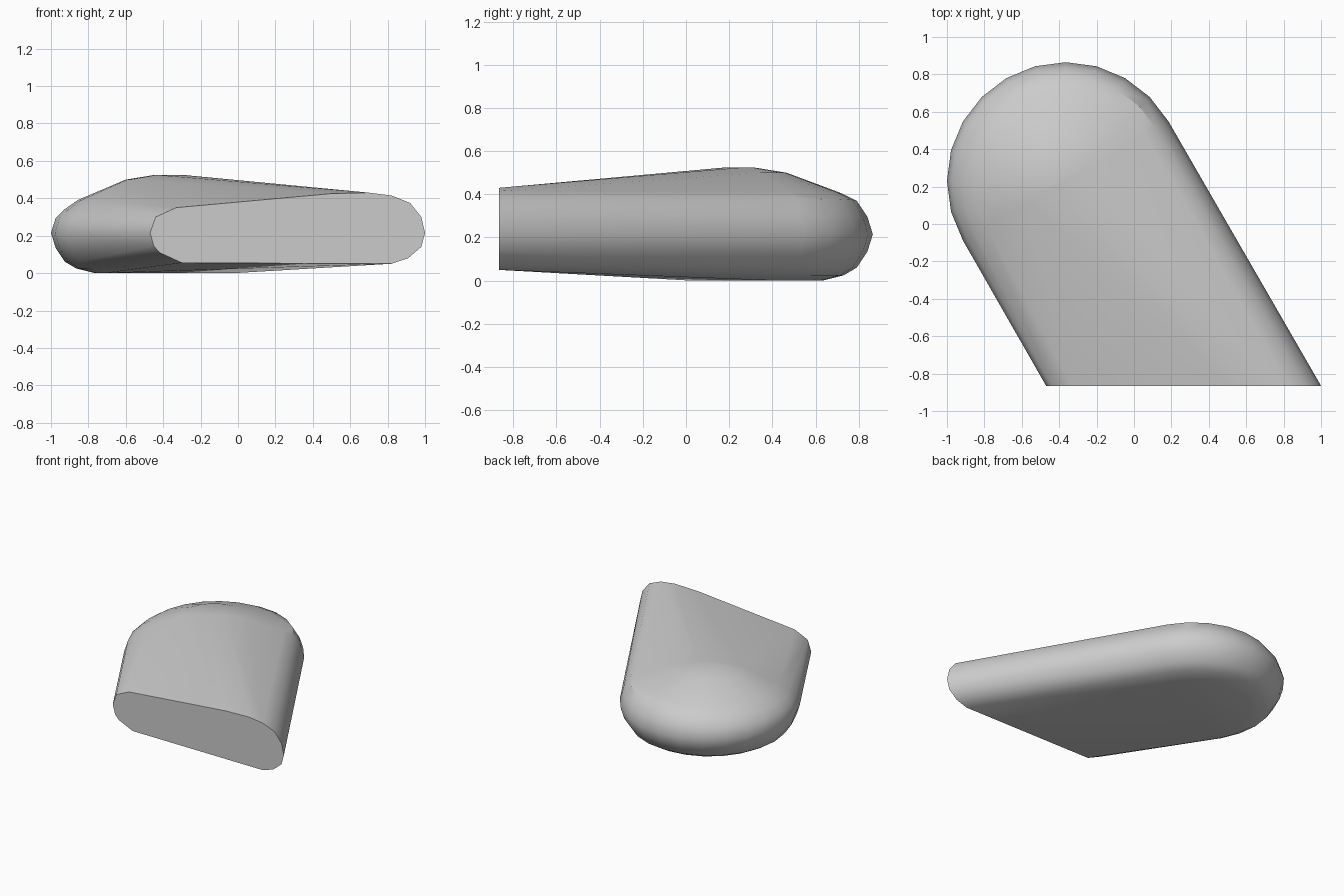
import bpy
import bmesh
from math import cos, sin, radians

if "Cube" in bpy.data.objects:
    bpy.data.objects.remove(bpy.data.objects["Cube"])

# Plain grey material
grey = bpy.data.materials.new("plain grey")
grey.use_nodes = True
grey.diffuse_color = (0.6, 0.6, 0.6, 1)
grey.node_tree.nodes["Principled BSDF"].inputs["Base Color"].default_value = (0.6, 0.6, 0.6, 1)

# Flat slanted cut at the front, as x and z
FRONT_Y = -0.865
front_profile = [
    (-0.47, 0.215), (-0.44, 0.30), (-0.33, 0.35), (0.50, 0.425), (0.70, 0.43),
    (0.82, 0.415), (0.92, 0.375), (0.98, 0.30), (1.0, 0.215), (0.98, 0.14),
    (0.91, 0.08), (0.82, 0.05), (-0.30, 0.055), (-0.42, 0.11), (-0.45, 0.145),
]

# Rounded rear end: radius, height, and rise towards the right-hand flank
CENTRE_X, CENTRE_Y = -0.365, 0.23
rings = [
    (0.40, 0.0, 0.0), (0.50, 0.025, 0.0), (0.56, 0.06, 0.0),
    (0.61, 0.135, 0.0), (0.635, 0.215, 0.0), (0.61, 0.295, 0.0),
    (0.56, 0.36, 0.02), (0.49, 0.40, 0.01), (0.235, 0.50, 0.0),
    (0.08, 0.525, 0.0),
]

bm = bmesh.new()
for x, z in front_profile:
    bm.verts.new((x, FRONT_Y, z))
for radius, height, rise in rings:
    for step in range(13):
        a = radians(30 + 15 * step)
        z = height + rise * cos(a - radians(30))
        bm.verts.new((CENTRE_X + radius * cos(a), CENTRE_Y + radius * sin(a), z))

# Wrap the end cut and the rounded rings in one taut skin
hull = bmesh.ops.convex_hull(bm, input=bm.verts)
loose = [v for v in bm.verts if not v.link_faces]
bmesh.ops.delete(bm, geom=loose, context='VERTS')
bmesh.ops.dissolve_limit(bm, angle_limit=radians(1), verts=bm.verts, edges=bm.edges)
bmesh.ops.recalc_face_normals(bm, faces=bm.faces)

mesh = bpy.data.meshes.new("rounded_body")
bm.to_mesh(mesh)
bm.free()
mesh.materials.append(grey)
body = bpy.data.objects.new("rounded_body", mesh)
bpy.context.collection.objects.link(body)

# Smooth skin with a crisp front cut
bpy.ops.object.select_all(action='DESELECT')
body.select_set(True)
bpy.context.view_layer.objects.active = body
bpy.ops.object.shade_smooth_by_angle(angle=radians(35))
